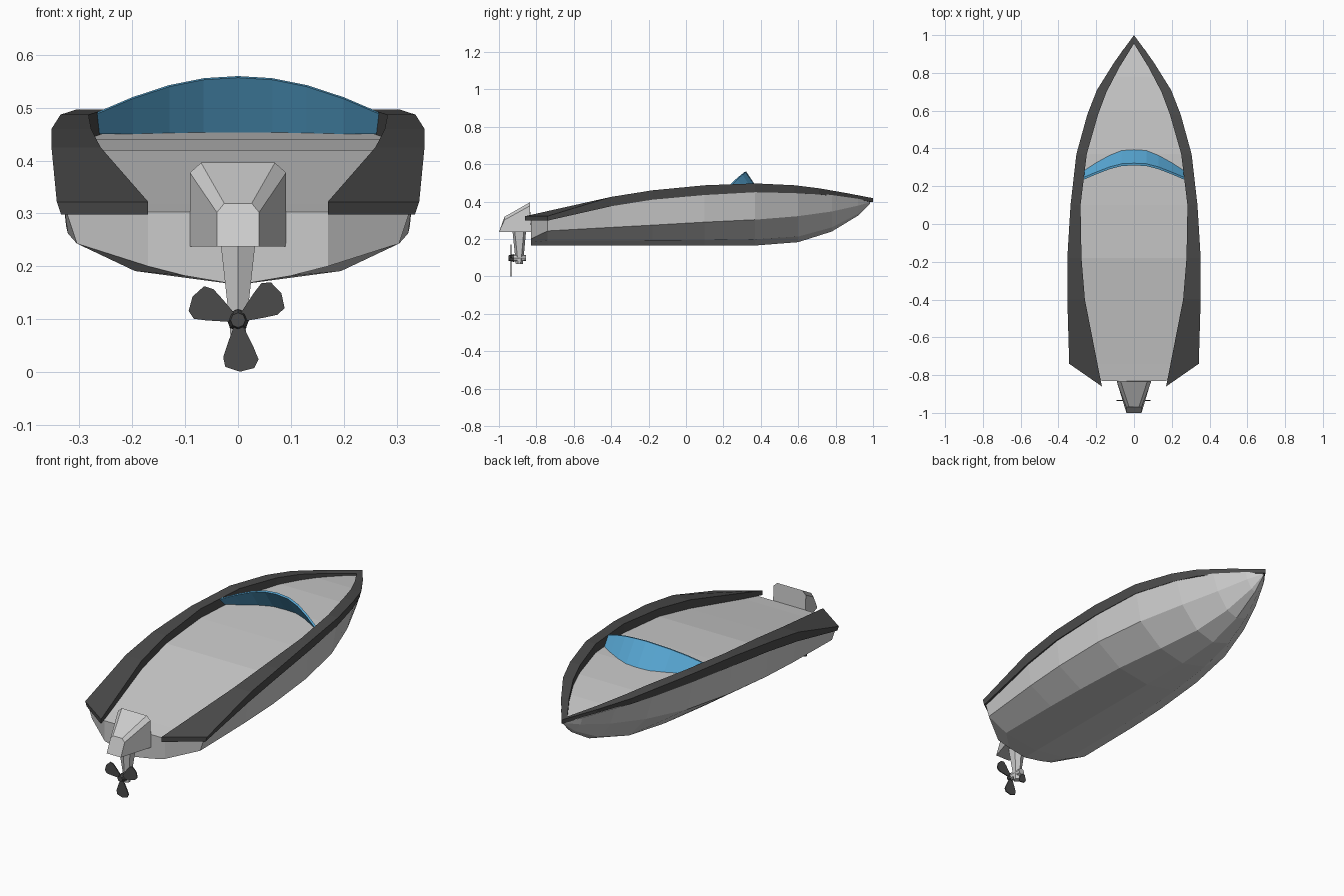
import bpy, bmesh, math
from mathutils import Matrix

if "Cube" in bpy.data.objects:
    bpy.data.objects.remove(bpy.data.objects["Cube"])


def material(name, color):
    m = bpy.data.materials.new(name)
    m.diffuse_color = color
    m.use_nodes = True
    m.node_tree.nodes["Principled BSDF"].inputs["Base Color"].default_value = m.diffuse_color
    return m


DARK = material("dark_grey", (0.07, 0.07, 0.07, 1))
GLASS = material("blue_glass", (0.1, 0.4, 0.68, 1))


def finish(name, bm, mat=None):
    bmesh.ops.remove_doubles(bm, verts=bm.verts, dist=0.0002)
    bmesh.ops.recalc_face_normals(bm, faces=bm.faces)
    me = bpy.data.meshes.new(name)
    bm.to_mesh(me)
    bm.free()
    ob = bpy.data.objects.new(name, me)
    bpy.context.collection.objects.link(ob)
    if mat:
        me.materials.append(mat)
    return ob


def loft(name, rings, mat=None):
    """Skin closed rings of equal length and cap both ends."""
    bm = bmesh.new()
    rows = [[bm.verts.new(p) for p in r] for r in rings]
    n = len(rows[0])
    for a, b in zip(rows, rows[1:]):
        for i in range(n):
            j = (i + 1) % n
            bm.faces.new((a[i], a[j], b[j], b[i]))
    bm.faces.new(rows[0])
    bm.faces.new(rows[-1][::-1])
    return finish(name, bm, mat)


def mirrored(half):
    """Complete a half profile, skipping points on the centre line."""
    return half + [(-x, y, z) for x, y, z in reversed(half) if x > 0]


# Hull and deck: y, keel z, then (x, z) of lower chine, upper chine, sheer
stations = [
    (-0.83, .165, (.10, .182), (.17, .20), (.17, .303)),
    (-0.74, .165, (.195, .191), (.305, .243), (.33, .318)),
    (-0.40, .165, (.195, .191), (.322, .262), (.338, .381)),
    (-0.18, .165, (.19, .192), (.325, .274), (.34, .42)),
    (0.10, .165, (.175, .194), (.312, .29), (.325, .441)),
    (0.37, .165, (.14, .198), (.268, .303), (.295, .453)),
    (0.60, .183, (.10, .213), (.195, .322), (.232, .45)),
    (0.78, .24, (.06, .262), (.12, .347), (.15, .435)),
    (0.92, .325, (.022, .335), (.05, .378), (.06, .415)),
    (0.985, .39, (.002, .391), (.003, .397), (.003, .402)),
]
loft("hull", [mirrored([(0, y, k)] + [(x, y, z) for x, z in pts])
              for y, k, *pts in stations])

# Gunwale: inner y, inner x, outer y, outer x, top z, bottom z
rim = [
    (-.86, .17, -.74, .343, .322, .298),
    (-.40, .26, -.40, .353, .425, .375),
    (-.18, .278, -.18, .353, .46, .41),
    (.10, .283, .10, .336, .487, .435),
    (.37, .25, .37, .305, .497, .45),
    (.58, .19, .58, .247, .487, .445),
    (.70, .145, .71, .196, .471, .438),
    (.83, .077, .86, .102, .445, .421),
    (.955, 0, 1.0, 0, .418, .397),
]
gunwale = loft("gunwale", [[(xi, yi, b), (xi, yi, t), (xo, yo, t), (xo - .008, yo, b)]
                           if xo else [(0, yi, b), (0, yi, t), (0, yo, t), (0, yo, b)]
                           for yi, xi, yo, xo, t, b in rim], DARK)
gunwale.modifiers.new("mirror", 'MIRROR')

# Windshield: x, base y, top y, top z
arc = [(0, .395, .322, .56), (.065, .391, .319, .556), (.13, .365, .302, .543),
       (.20, .325, .275, .52), (.268, .28, .246, .491)]
full = [(-x, *r) for x, *r in arc[:0:-1]] + arc
loft("windshield", [[(x, yb, .45), (x, yt, zt), (x, yt - .012, zt - .003), (x, yb - .014, .45)]
                    for x, yb, yt, zt in full], GLASS)


# Outboard motor cowling, lofted from the transom backwards
def cowl(y, ytop, w, zs, wt, zt):
    half = [(w, y, .237), (w, ytop, zs), (wt, ytop, zt)]
    return half + [(-a, b, c) for a, b, c in reversed(half)]


loft("motor_cowling", [cowl(-.828, -.835, .091, .377, .07, .396),
                       cowl(-1.0, -.97, .04, .302, .026, .319)])


# Motor leg, tapered downwards
def leg(z, w, y0, y1):
    return [(-w, y0 + .012, z), (0, y0, z), (w, y0 + .012, z),
            (w, y1 - .012, z), (0, y1, z), (-w, y1 - .012, z)]


loft("motor_leg", [leg(.245, .033, -.928, -.855), leg(.11, .018, -.914, -.867),
                   leg(.065, .014, -.91, -.873)])


# Gear housing and propeller hub
def hub(name, y0, y1, r0, r1, mat=None):
    bm = bmesh.new()
    bmesh.ops.create_cone(bm, cap_ends=True, segments=8, radius1=r0, radius2=r1, depth=y1 - y0,
                          matrix=Matrix.Translation((0, (y0 + y1) / 2, .098))
                          @ Matrix.Rotation(-math.pi / 2, 4, 'X'))
    finish(name, bm, mat)


hub("gear_housing", -.925, -.855, .02, .016)
hub("propeller_hub", -.95, -.92, .014, .021, DARK)

# Three propeller blades, outline given for the lowest one
blade = [(-.008, -.012), (-.02, -.045), (-.028, -.07), (-.024, -.088), (.004, -.097),
         (.031, -.09), (.039, -.074), (.03, -.052), (.01, -.012)]
for k in range(3):
    c, s = math.cos(k * math.tau / 3), math.sin(k * math.tau / 3)
    outline = [(c * x - s * z, s * x + c * z + .0975) for x, z in blade]
    loft(f"propeller_blade_{k + 1}", [[(x, y, z) for x, z in outline]
                                      for y in (-.938, -.933)], DARK)
